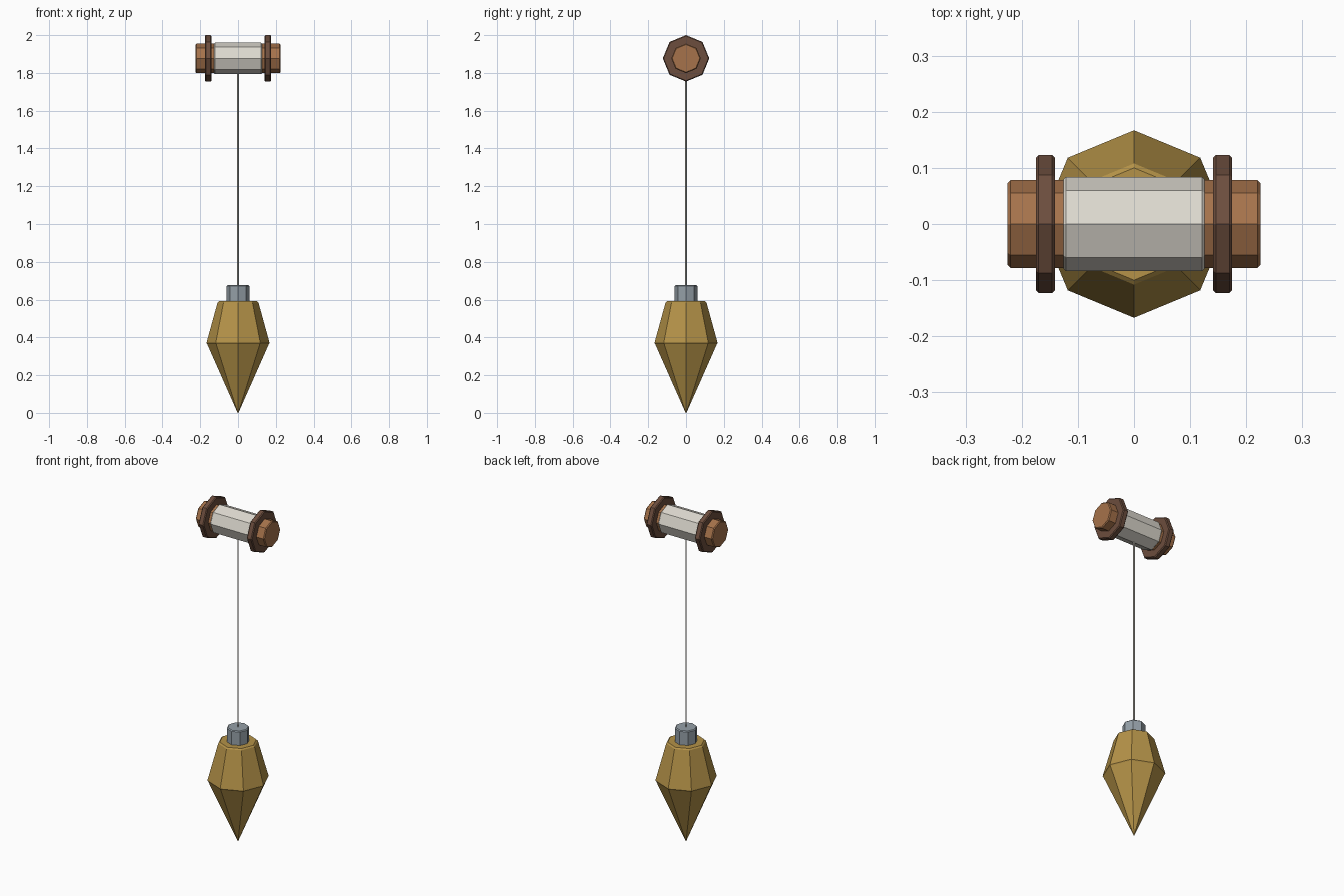
import bpy
import math

cube = bpy.data.objects.get("Cube")
if cube:
    bpy.data.objects.remove(cube, do_unlink=True)


def material(name, rgb):
    m = bpy.data.materials.new(name)
    m.use_nodes = True
    m.diffuse_color = (*rgb, 1)
    m.node_tree.nodes["Principled BSDF"].inputs["Base Color"].default_value = (*rgb, 1)
    return m


brass = material("brass", (0.46, 0.29, 0.065))
steel = material("steel", (0.30, 0.35, 0.39))
wood = material("wood", (0.38, 0.17, 0.07))
dark_wood = material("dark wood", (0.15, 0.075, 0.047))
thread = material("thread", (0.72, 0.69, 0.62))

SIDES = 8
AXLE_Z = 1.877


def turned(name, profile, mat, along_x=False, centre=(0, 0, 0)):
    """Faceted solid from (radius, height) rings, capped at both ends."""
    verts, faces = [], []
    for r, h in profile:
        for i in range(SIDES):
            a = math.tau * i / SIDES
            u, v = r * math.cos(a), r * math.sin(a)
            # the cyclic swap keeps the winding outward along x
            verts.append((h, u, v) if along_x else (u, v, h))
    for k in range(len(profile) - 1):
        for i in range(SIDES):
            j = (i + 1) % SIDES
            a, b = k * SIDES, (k + 1) * SIDES
            faces.append((a + i, a + j, b + j, b + i))
    faces.append(tuple(reversed(range(SIDES))))
    faces.append(tuple(range(len(verts) - SIDES, len(verts))))
    mesh = bpy.data.meshes.new(name)
    mesh.from_pydata(verts, [], faces)
    mesh.materials.append(mat)
    obj = bpy.data.objects.new(name, mesh)
    obj.location = centre
    bpy.context.collection.objects.link(obj)
    return obj


def rod(r, low, high, c):
    """Profile of a cylinder with chamfered ends."""
    return [(r - c, low), (r, low + c), (r, high - c), (r - c, high)]


# Hanging weight: pointed below, tapered above, with a chamfered belt and rim
turned("bob", [(0.002, 0), (0.163, 0.364), (0.167, 0.370), (0.165, 0.378),
               (0.108, 0.585), (0.100, 0.592)], brass)
turned("collar", rod(0.061, 0.58, 0.676, 0.005), steel)

# Line from the collar up to the reel
turned("line", [(0.004, 0.66), (0.004, AXLE_Z)], thread)

# Reel: wooden core, wound thread and two flanges
axle = (0, 0, AXLE_Z)
turned("reel_core", rod(0.078, -0.225, 0.225, 0.005), wood, True, axle)
turned("wound_thread", rod(0.084, -0.126, 0.126, 0.005), thread, True, axle)
for side, x in (("right", -0.158), ("left", 0.158)):
    turned(side + "_flange", rod(0.123, x - 0.017, x + 0.017, 0.005),
           dark_wood, True, axle)
